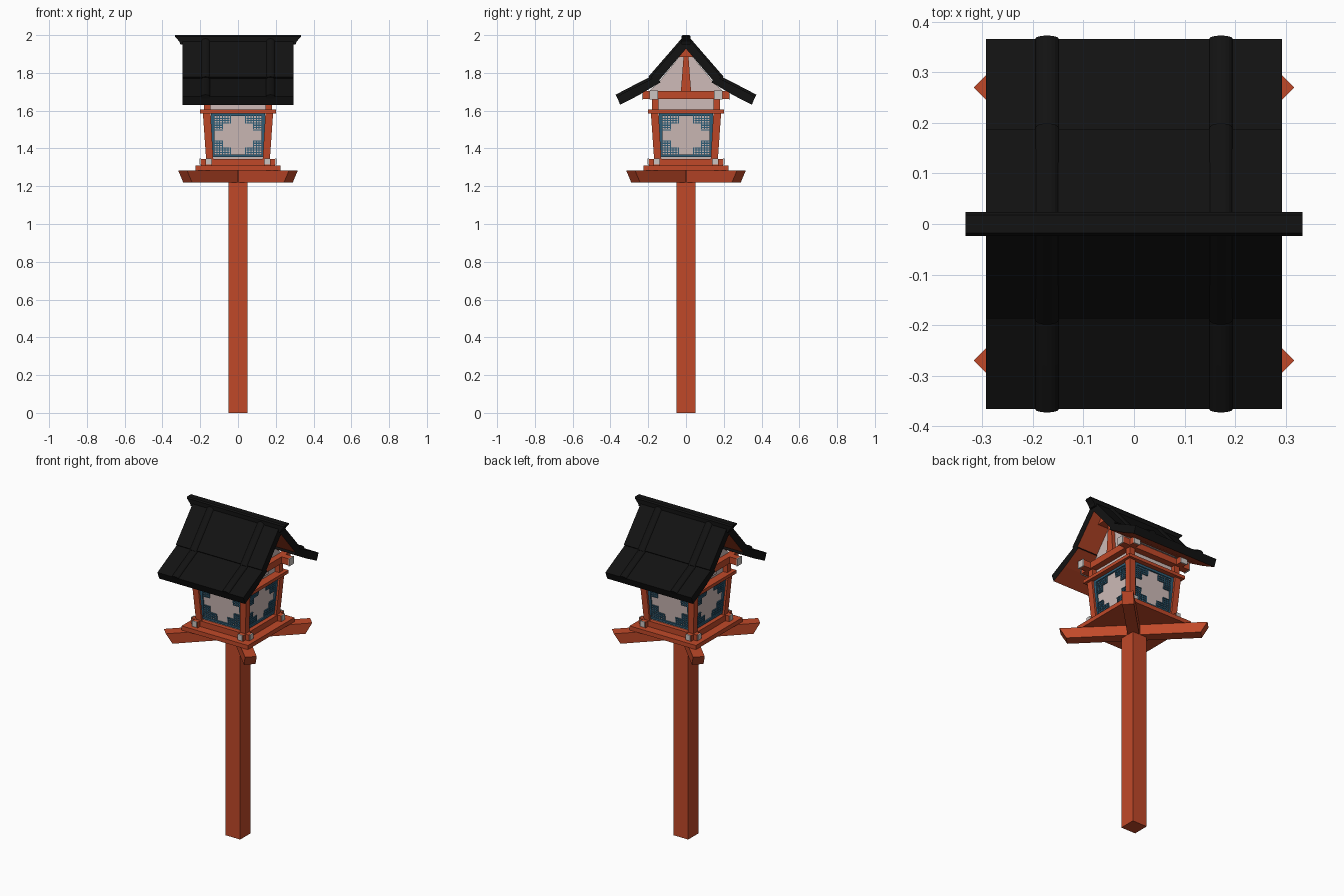
import bpy, bmesh, math
from mathutils import Vector, Matrix

if "Cube" in bpy.data.objects:
    bpy.data.objects.remove(bpy.data.objects["Cube"])


def material(name, rgb):
    m = bpy.data.materials.new(name)
    m.diffuse_color = (*rgb, 1)
    m.use_nodes = True
    m.node_tree.nodes["Principled BSDF"].inputs["Base Color"].default_value = m.diffuse_color
    return m


RED = material("vermilion wood", (0.53, 0.066, 0.022))
BLACK = material("black roof", (0.006, 0.006, 0.006))
PAPER = material("pale paper", (0.62, 0.50, 0.48))
WHITE = material("grey white caps", (0.60, 0.56, 0.54))
BLUE = material("blue lattice", (0.03, 0.12, 0.20))


def finish(name, bm, *mats):
    bmesh.ops.recalc_face_normals(bm, faces=bm.faces)
    me = bpy.data.meshes.new(name)
    bm.to_mesh(me)
    bm.free()
    for m in mats:
        me.materials.append(m)
    ob = bpy.data.objects.new(name, me)
    bpy.context.collection.objects.link(ob)
    return ob


def loft(bm, rings):
    vs = [[bm.verts.new(p) for p in r] for r in rings]
    n = len(vs[0])
    for a, b in zip(vs, vs[1:]):
        for i in range(n):
            bm.faces.new((a[i], a[(i + 1) % n], b[(i + 1) % n], b[i]))
    bm.faces.new(vs[0])
    bm.faces.new(vs[-1])


def rect(x0, x1, y0, y1, z):
    return [(x0, y0, z), (x1, y0, z), (x1, y1, z), (x0, y1, z)]


def add_box(bm, x0, x1, y0, y1, z0, z1):
    loft(bm, [rect(x0, x1, y0, y1, z0), rect(x0, x1, y0, y1, z1)])


def box(name, mat, *b):
    bm = bmesh.new()
    add_box(bm, *b)
    return finish(name, bm, mat)


def extrude_x(name, pts, x0, x1, *mats):
    bm = bmesh.new()
    loft(bm, [[(x, y, z) for y, z in pts] for x in (x0, x1)])
    return finish(name, bm, *mats)


def spin(bm, k):
    bmesh.ops.rotate(bm, verts=bm.verts, matrix=Matrix.Rotation(k * math.pi / 2, 3, 'Z'))


# main post and base slab
box("main_post", RED, -0.05, 0.05, -0.05, 0.05, 0, 1.285)
box("base_slab", RED, -0.226, 0.226, -0.226, 0.226, 1.284, 1.31)
box("floor", RED, -0.15, 0.15, -0.15, 0.15, 1.31, 1.338)

# diagonal support arms with slanted ends
for i, a in enumerate((45, 135)):
    bm = bmesh.new()
    loft(bm, [rect(-0.377, 0.377, -0.033, 0.033, 1.22), rect(-0.415, 0.415, -0.033, 0.033, 1.284)])
    bmesh.ops.rotate(bm, verts=bm.verts, matrix=Matrix.Rotation(math.radians(a), 3, 'Z'))
    finish(f"diagonal_arm_{i}", bm, RED)

ZB, ZT = 1.345, 1.588          # lantern body bottom and top


def lean(z):
    return 0.147 + (z - ZB) * 0.075


for k in range(4):
    # sill beam, with white caps on both ends
    bm = bmesh.new()
    add_box(bm, -0.197, 0.197, -0.173, -0.137, 1.31, ZB)
    spin(bm, k)
    finish(f"sill_beam_{k}", bm, RED)
    bm = bmesh.new()
    for s in (-1, 1):
        add_box(bm, *sorted((s * 0.197, s * 0.203)), -0.17, -0.14, 1.314, 1.348)
    spin(bm, k)
    finish(f"sill_caps_{k}", bm, WHITE)

    # leaning corner post and short upper post
    bm = bmesh.new()
    loft(bm, [rect(0.131, 0.169, -0.169, -0.131, ZB), rect(0.145, 0.186, -0.186, -0.145, ZT)])
    spin(bm, k)
    finish(f"corner_post_{k}", bm, RED)
    bm = bmesh.new()
    add_box(bm, 0.145, 0.18, -0.18, -0.145, 1.605, 1.67)
    spin(bm, k)
    finish(f"upper_post_{k}", bm, RED)

    # paper screen
    bm = bmesh.new()
    loft(bm, [rect(-0.14, 0.14, -lean(z), -lean(z) + 0.01, z) for z in (ZB, ZT)])
    spin(bm, k)
    finish(f"paper_screen_{k}", bm, PAPER)

    # blue lattice: frame plus stepped corner grids
    bm = bmesh.new()

    def bar(u0, u1, v0, v1, d):
        u0, u1 = sorted((u0, u1))
        v0, v1 = sorted((v0, v1))
        loft(bm, [rect(u0, u1, -lean(v) - d, -lean(v) + 0.002, v) for v in (v0, v1)])

    zc, hw, hh = 1.469, 0.142, 0.115
    for s in (-1, 1):
        bar(s * hw, s * (hw - 0.018), zc - hh, zc + hh, 0.009)
        bar(-hw, hw, zc + s * hh, zc + s * (hh - 0.013), 0.009)
    for sx in (-1, 1):
        for sz in (-1, 1):
            for i in range(1, 7):
                o = 0.0145 * i
                ln = 0.082 if i <= 3 else 0.046
                x, z = sx * (hw - 0.016 - o), zc + sz * (hh - 0.012 - o * 0.85)
                bar(x - 0.003, x + 0.003, zc + sz * hh, zc + sz * (hh - 0.012 - ln * 0.85), 0.005)
                bar(sx * hw, sx * (hw - 0.016 - ln), z - 0.0028, z + 0.0028, 0.006)
    spin(bm, k)
    finish(f"lattice_{k}", bm, BLUE)

    # raised plate on the white frieze
    bm = bmesh.new()
    add_box(bm, -0.074, 0.074, -0.158, -0.15, 1.62, 1.638)
    spin(bm, k)
    finish(f"frieze_plate_{k}", bm, PAPER)

    # eaves beam with white end caps
    bm = bmesh.new()
    reach = 0.24 if k % 2 == 0 else 0.228
    add_box(bm, -reach, reach, -0.192, -0.15, 1.663, 1.704)
    spin(bm, k)
    finish(f"eaves_beam_{k}", bm, RED)
    bm = bmesh.new()
    for s in (-1, 1):
        add_box(bm, *sorted((s * reach, s * (reach + 0.006))), -0.194, -0.148, 1.66, 1.706)
    spin(bm, k)
    finish(f"eaves_caps_{k}", bm, WHITE)

# top slab and white frieze
box("top_slab", RED, -0.202, 0.202, -0.202, 0.202, 1.585, 1.605)
box("frieze", PAPER, -0.152, 0.152, -0.152, 0.152, 1.605, 1.70)

# gable wall, king posts and ridge beam
extrude_x("gable_wall", [(-0.2, 1.70), (0.2, 1.70), (0.145, 1.75), (0, 1.93), (-0.145, 1.75)],
          -0.155, 0.155, PAPER)
for s in (-1, 1):
    extrude_x(f"king_post_{s}", [(-0.027, 1.70), (0.027, 1.70), (0.012, 1.90), (-0.012, 1.90)],
              s * 0.15, s * 0.178, RED)
extrude_x("ridge_beam", [(-0.042, 1.883), (0.042, 1.883), (0.015, 1.935), (-0.015, 1.935)],
          -0.23, 0.23, RED)

# roof boards, black with vermilion undersides
UPPER = [(0, 1.995), (0.187, 1.778), (0.153, 1.748), (0, 1.928)]
LOWER = [(0.155, 1.785), (0.187, 1.766), (0.275, 1.722), (0.366, 1.675),
         (0.349, 1.631), (0.25, 1.682), (0.135, 1.75)]
for s, side in ((-1, "front"), (1, "back")):
    for nm, prof in (("upper", UPPER), ("lower", LOWER)):
        ob = extrude_x(f"{nm}_roof_{side}", [(s * y, z) for y, z in prof], -0.293, 0.293, BLACK, RED)
        for f in ob.data.polygons:
            if f.normal.z < -0.5 and f.normal.y * s < 0:
                f.material_index = 1

    # rounded battens running down the roof
    for bx in (-0.172, 0.172):
        for nm, path in (("upper", [(0.005, 1.985), (0.19, 1.772)]),
                         ("lower", [(0.165, 1.778), (0.275, 1.722), (0.367, 1.674)])):
            bm = bmesh.new()
            rings = []
            for i, (y, z) in enumerate(path):
                a, b = path[max(i - 1, 0)], path[min(i + 1, len(path) - 1)]
                n = Vector((a[1] - b[1], b[0] - a[0])).normalized()
                ring = []
                for j in range(9):
                    t = math.pi * j / 8
                    h = 0.012 * math.sin(t)
                    ring.append((bx + 0.023 * math.cos(t), s * (y + n.x * h), z + n.y * h))
                for w in (-1, 1):
                    ring.append((bx + w * 0.023, s * (y - n.x * 0.02), z - n.y * 0.02))
                rings.append(ring)
            loft(bm, rings)
            finish(f"{nm}_batten_{side}", bm, BLACK)

# ridge cap with flared ends
bm = bmesh.new()
loft(bm, [rect(-0.305, 0.305, -0.024, 0.024, 1.95), rect(-0.31, 0.31, -0.024, 0.024, 1.965),
          rect(-0.333, 0.333, -0.024, 0.024, 1.992), rect(-0.333, 0.333, -0.018, 0.018, 2.0)])
finish("ridge_cap", bm, BLACK)
